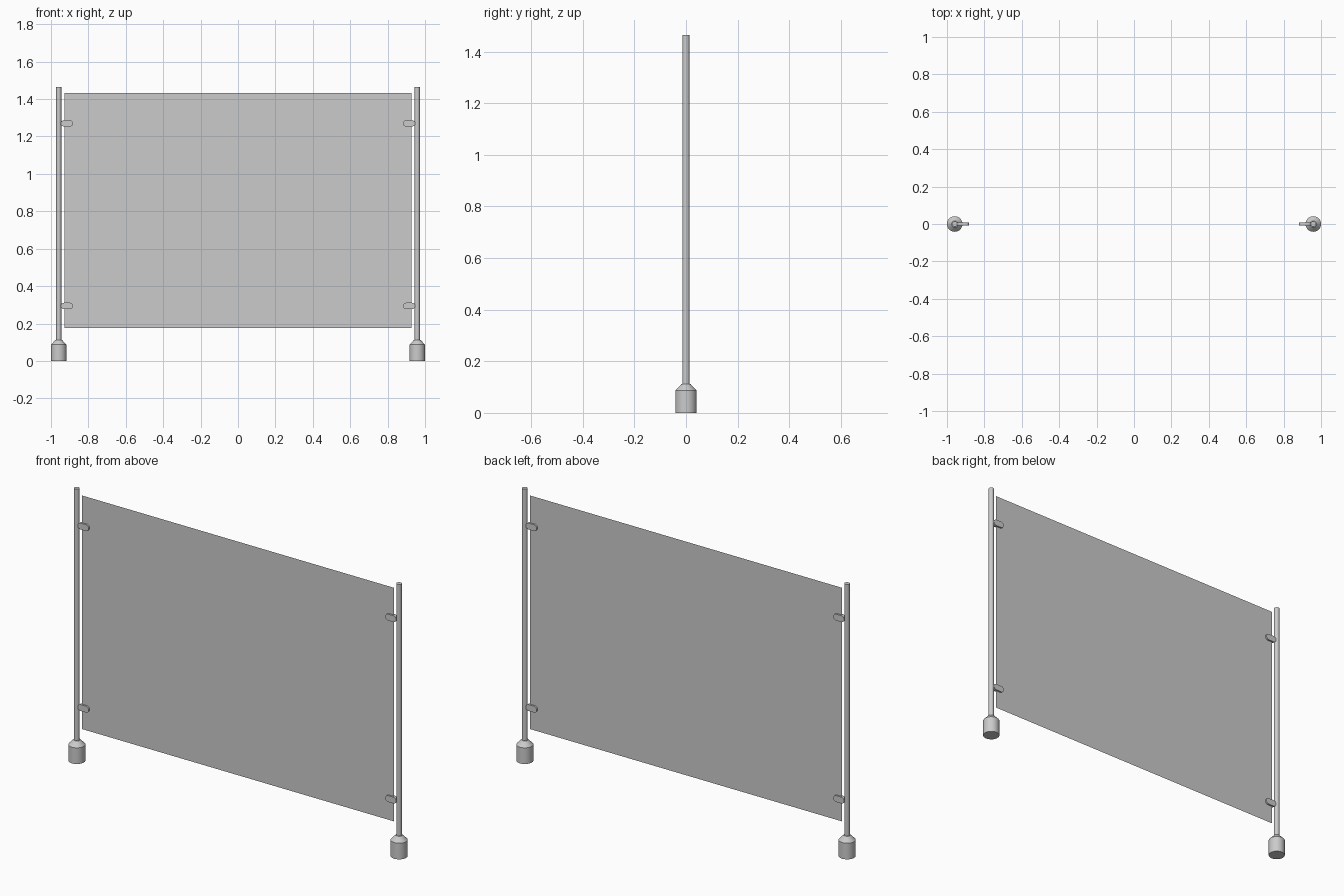
import bpy, bmesh, math

if "Cube" in bpy.data.objects:
    bpy.data.objects.remove(bpy.data.objects["Cube"])

POST_X = 0.9585


def make_object(name, bm, smooth=True):
    bmesh.ops.recalc_face_normals(bm, faces=bm.faces)
    mesh = bpy.data.meshes.new(name)
    bm.to_mesh(mesh)
    bm.free()
    obj = bpy.data.objects.new(name, mesh)
    bpy.context.collection.objects.link(obj)
    if smooth:
        bpy.ops.object.select_all(action='DESELECT')
        obj.select_set(True)
        bpy.context.view_layer.objects.active = obj
        bpy.ops.object.shade_smooth_by_angle(angle=math.radians(30))
    return obj


def lathe(name, profile, x, segments=32):
    # stacked rings of (radius, z), capped at both ends
    bm = bmesh.new()
    rings = [[bm.verts.new((x + r * math.cos(2 * math.pi * i / segments),
                            r * math.sin(2 * math.pi * i / segments), z))
              for i in range(segments)] for r, z in profile]
    for a, b in zip(rings, rings[1:]):
        for i in range(segments):
            j = (i + 1) % segments
            bm.faces.new((a[i], a[j], b[j], b[i]))
    bm.faces.new(rings[0])
    bm.faces.new(rings[-1])
    return make_object(name, bm)


def clip(name, side, z, inner=0.882, outer=0.947, radius=0.017, thick=0.018):
    # rounded tab that grips the panel edge
    bm = bmesh.new()
    outline = []
    for cx, start in ((outer - radius, -90), (inner + radius, 90)):
        for k in range(13):
            a = math.radians(start + 15 * k)
            outline.append((side * (cx + radius * math.cos(a)), z + radius * math.sin(a)))
    face = bm.faces.new([bm.verts.new((x, -thick / 2, h)) for x, h in outline])
    ext = bmesh.ops.extrude_face_region(bm, geom=[face], use_keep_orig=True)
    verts = [v for v in ext['geom'] if isinstance(v, bmesh.types.BMVert)]
    bmesh.ops.translate(bm, verts=verts, vec=(0, thick, 0))
    return make_object(name, bm)


for label, side in (("left", -1), ("right", 1)):
    x = side * POST_X
    # post and its weighted foot
    lathe(f"post_{label}", [(0.0137, 0.10), (0.0137, 1.465)], x)
    lathe(f"foot_{label}", [(0.0415, 0), (0.0415, 0.087), (0.017, 0.1125)], x)
    # panel clips
    clip(f"upper_clip_{label}", side, 1.27)
    clip(f"lower_clip_{label}", side, 0.294)

# thin screen panel
bm = bmesh.new()
bm.faces.new([bm.verts.new((x, 0, z)) for x, z in
              ((-0.928, 0.177), (0.928, 0.177), (0.928, 1.433), (-0.928, 1.433))])
make_object("screen_panel", bm, smooth=False)
